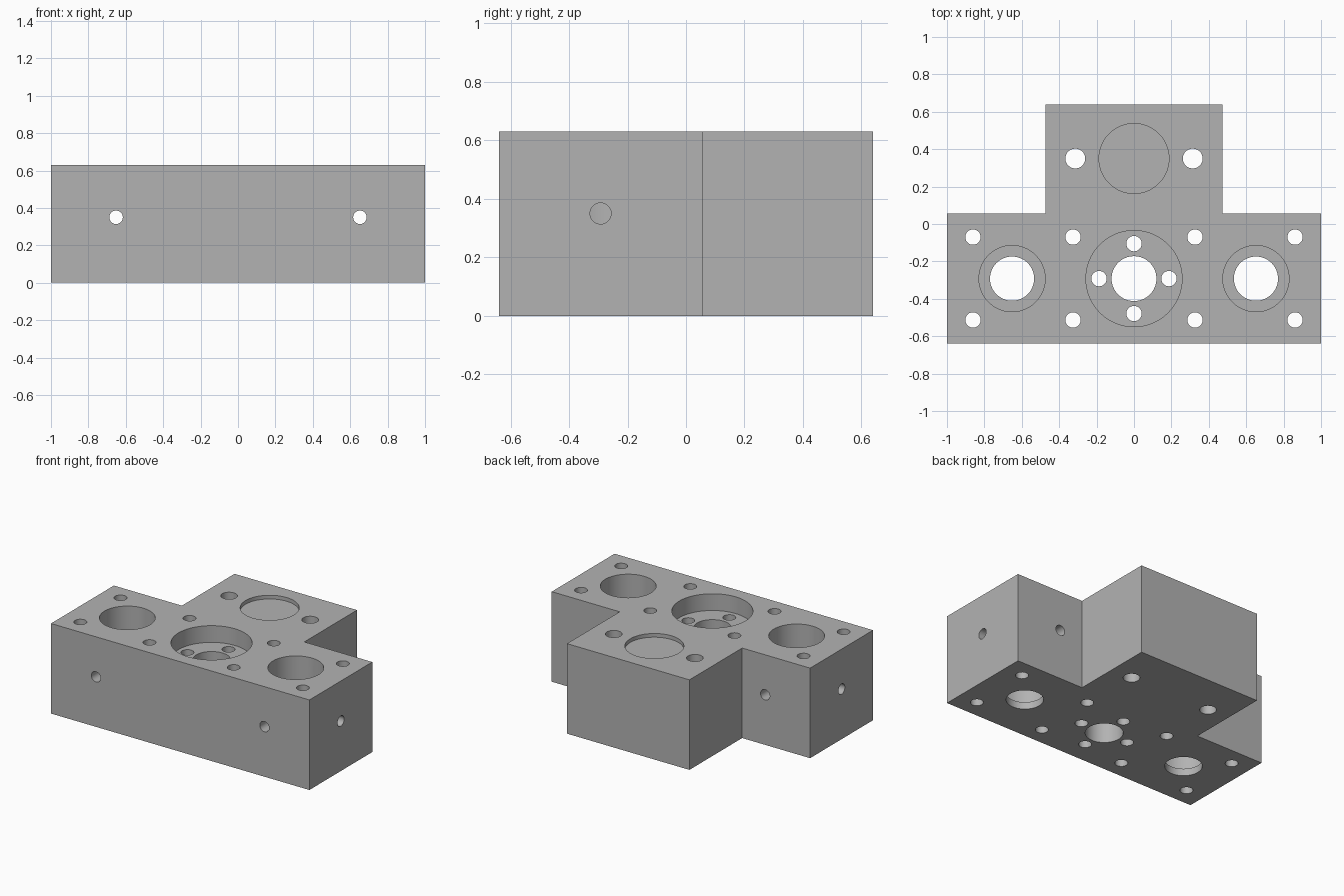
import bpy, bmesh, math
from mathutils import Vector, Matrix

old = bpy.data.objects.get("Cube")
if old:
    bpy.data.objects.remove(old, do_unlink=True)

H = 0.63            # block height
W, D = 1.0, 0.639   # half width and half depth
STEM, STEP = 0.474, 0.056
ROW = -0.292        # y of the main bore row
OVER = 0.05         # cutter overshoot past a surface

grey = bpy.data.materials.new("machined grey")
grey.use_nodes = True
colour = (0.45, 0.45, 0.45, 1)
grey.diffuse_color = colour
grey.node_tree.nodes["Principled BSDF"].inputs["Base Color"].default_value = colour


def add_object(name, bm):
    mesh = bpy.data.meshes.new(name)
    bm.to_mesh(mesh)
    bm.free()
    mesh.materials.append(grey)
    obj = bpy.data.objects.new(name, mesh)
    bpy.context.collection.objects.link(obj)
    return obj


# T-shaped body, extruded from its outline
half = [(STEM, D), (STEM, STEP), (W, STEP), (W, -D)]
outline = half + [(-x, y) for x, y in reversed(half)]
bm = bmesh.new()
face = bm.faces.new([bm.verts.new((x, y, 0)) for x, y in outline])
top = bmesh.ops.extrude_face_region(bm, geom=[face])["geom"]
bmesh.ops.translate(bm, verts=[v for v in top if isinstance(v, bmesh.types.BMVert)],
                    vec=(0, 0, H))
bmesh.ops.recalc_face_normals(bm, faces=bm.faces)
block = add_object("manifold_block", bm)

cutters = []


def drill(start, end, radius, sides=48):
    """Cut a round hole between two points."""
    a, b = Vector(start), Vector(end)
    turn = (b - a).to_track_quat("Z", "Y").to_matrix().to_4x4()
    bm = bmesh.new()
    bmesh.ops.create_cone(bm, cap_ends=True, segments=sides, radius1=radius,
                          radius2=radius, depth=(b - a).length,
                          matrix=Matrix.Translation((a + b) / 2) @ turn)
    cutter = add_object("drill_cutter", bm)
    cutter.hide_render = True
    cutters.append(cutter)
    mod = block.modifiers.new("drill", "BOOLEAN")
    mod.operation = "DIFFERENCE"
    mod.solver = "EXACT"
    mod.object = cutter


def drill_down(x, y, radius, floor=-OVER, sides=48):
    drill((x, y, floor), (x, y, H + OVER), radius, sides)


# Centre counterbore, bore and bolt circle
drill_down(0, ROW, 0.257, H - 0.117, 96)
drill_down(0, ROW, 0.12, sides=64)
for i in range(4):
    angle = i * math.pi / 2
    drill_down(0.187 * math.cos(angle), ROW + 0.187 * math.sin(angle), 0.041)

# Shallow round recess in the stem
drill_down(0, 0.35, 0.187, H - 0.026, 96)

for side in (-1, 1):
    # Deep stepped bores
    drill_down(side * 0.652, ROW, 0.177, 0.05, 80)
    drill_down(side * 0.652, ROW, 0.118, sides=64)
    # Stem bolt holes
    drill_down(side * 0.314, 0.35, 0.053)
    # Bolt holes around the bores
    for x in (0.326, 0.861):
        for y in (-0.07, -0.513):
            drill_down(side * x, y, 0.041)
    # Cross ports, front to back and in from the end
    drill((side * 0.652, -D - OVER, 0.35), (side * 0.652, STEP + OVER, 0.35), 0.036)
    drill((side * (W + OVER), ROW, 0.35), (side * 0.652, ROW, 0.35), 0.036)

# Bake the cuts and drop the cutters
graph = bpy.context.evaluated_depsgraph_get()
cut_mesh = bpy.data.meshes.new_from_object(block.evaluated_get(graph))
block.modifiers.clear()
block.data = cut_mesh
for cutter in cutters:
    bpy.data.objects.remove(cutter, do_unlink=True)
cut_mesh.materials.clear()
cut_mesh.materials.append(grey)
for polygon in cut_mesh.polygons:
    polygon.material_index = 0

bpy.ops.object.select_all(action="DESELECT")
block.select_set(True)
bpy.context.view_layer.objects.active = block
bpy.ops.object.shade_smooth_by_angle(angle=math.radians(30))
